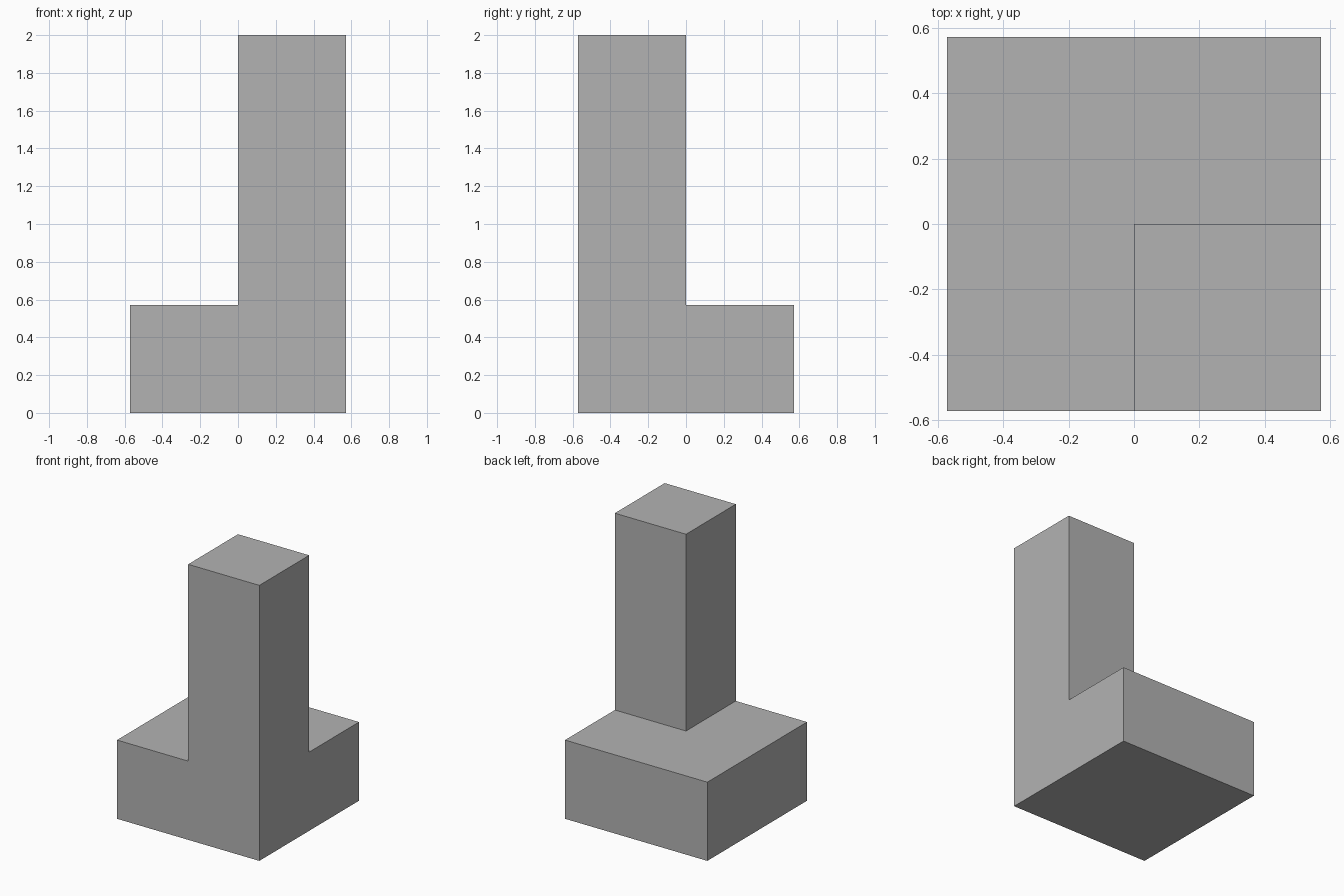
import bpy
import bmesh

cube = bpy.data.objects.get("Cube")
if cube:
    bpy.data.objects.remove(cube, do_unlink=True)

UNIT = 2 / 3.5  # half the width of the base

# Plain grey finish
grey = bpy.data.materials.new("grey")
grey.use_nodes = True
colour = (0.45, 0.45, 0.45, 1)
grey.diffuse_color = colour
grey.node_tree.nodes["Principled BSDF"].inputs["Base Color"].default_value = colour


def extrude_up(bm, faces, height):
    """Raise a set of faces and return the new top faces."""
    result = bmesh.ops.extrude_face_region(bm, geom=faces)["geom"]
    verts = [g for g in result if isinstance(g, bmesh.types.BMVert)]
    bmesh.ops.translate(bm, verts=verts, vec=(0, 0, height))
    return [g for g in result if isinstance(g, bmesh.types.BMFace)]


# Square base in four quarters
bm = bmesh.new()
bmesh.ops.create_grid(bm, x_segments=2, y_segments=2, size=UNIT)
tops = extrude_up(bm, bm.faces[:], UNIT)

# Column over the front corner quarter, flush with the base sides
corner = [f for f in tops
          if f.calc_center_median().x > 0 and f.calc_center_median().y < 0]
column_top = extrude_up(bm, corner, 2 - UNIT)
bmesh.ops.delete(bm, geom=[f for f in corner if f.is_valid and f not in column_top],
                 context="FACES_ONLY")

# Close the underside if the extrusion left it open, and merge flat faces
open_edges = [e for e in bm.edges if e.is_boundary]
if open_edges:
    bmesh.ops.holes_fill(bm, edges=open_edges)
bmesh.ops.dissolve_limit(bm, angle_limit=0.01, verts=bm.verts[:], edges=bm.edges[:])
bmesh.ops.recalc_face_normals(bm, faces=bm.faces[:])

mesh = bpy.data.meshes.new("base_with_column")
bm.to_mesh(mesh)
bm.free()
mesh.materials.append(grey)
block = bpy.data.objects.new("base_with_column", mesh)
bpy.context.collection.objects.link(block)
